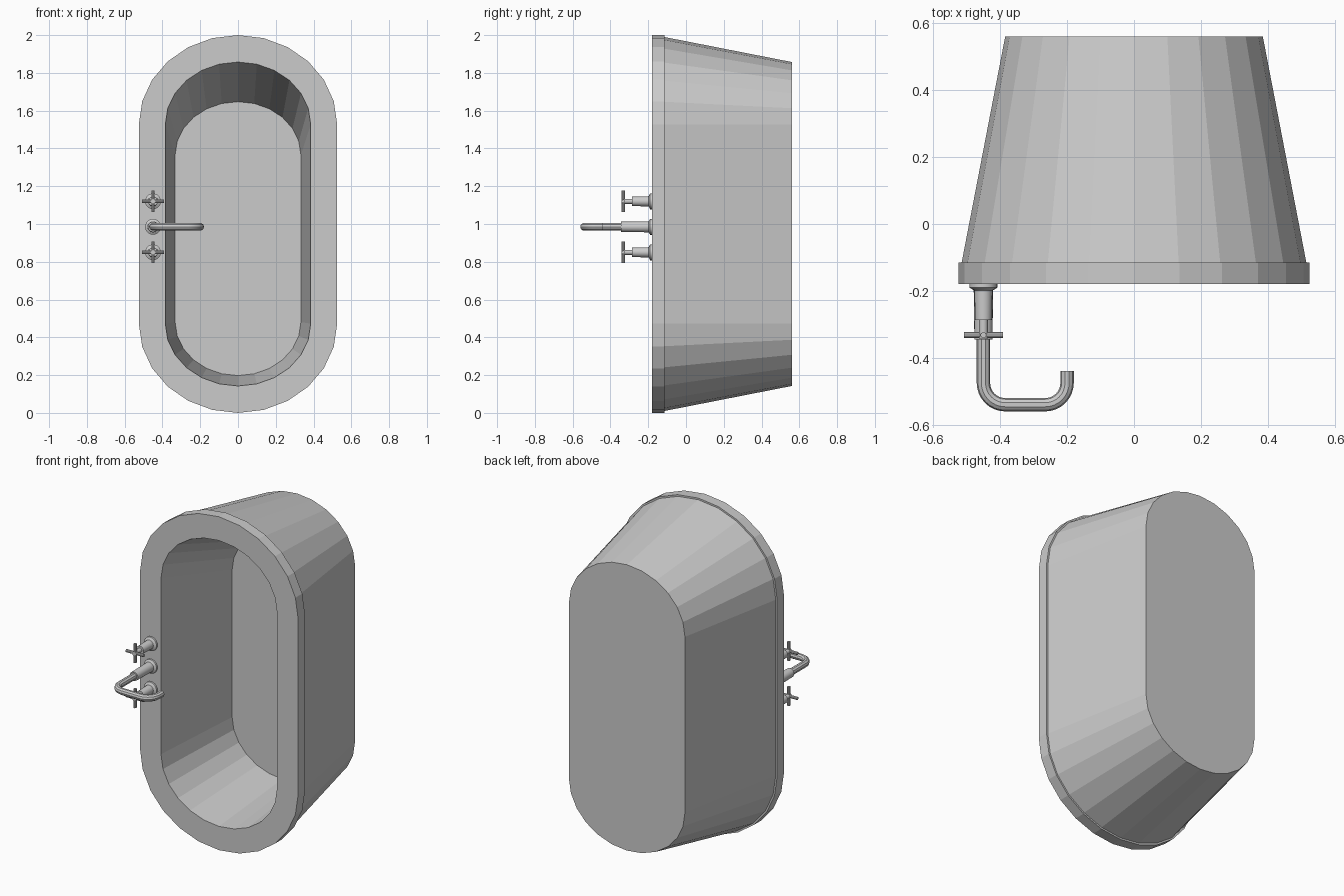
import bpy, bmesh
from math import sin, cos, pi, radians
from mathutils import Vector

cube = bpy.data.objects.get("Cube")
if cube:
    bpy.data.objects.remove(cube, do_unlink=True)

RIM_Y = -0.18      # front plane of the rim
FLOOR_Y = 0.42     # inner floor of the basin
TAP_X = -0.45      # line of taps along the rim


def finish(bm, name, smooth=False):
    """Turn a bmesh into a named object."""
    bmesh.ops.recalc_face_normals(bm, faces=bm.faces)
    mesh = bpy.data.meshes.new(name)
    bm.to_mesh(mesh)
    bm.free()
    obj = bpy.data.objects.new(name, mesh)
    bpy.context.collection.objects.link(obj)
    if smooth:
        shade(obj)
    return obj


def shade(obj):
    bpy.ops.object.select_all(action='DESELECT')
    obj.select_set(True)
    bpy.context.view_layer.objects.active = obj
    bpy.ops.object.shade_smooth_by_angle(angle=radians(35))


def stadium(y, rx, rz, straight, cz=1.0, steps=12):
    """Rounded outline: two half ellipses joined by straight sides."""
    pts = []
    for side in (1, -1):
        for i in range(steps + 1):
            a = pi * i / steps
            pts.append(Vector((side * rx * cos(a), y,
                               cz + side * (straight + rz * sin(a)))))
    return pts


def loft(name, rings, smooth=False):
    """Bridge matching rings and cap both ends."""
    bm = bmesh.new()
    loops = [[bm.verts.new(p) for p in ring] for ring in rings]
    n = len(loops[0])
    for a, b in zip(loops, loops[1:]):
        for i in range(n):
            j = (i + 1) % n
            bm.faces.new((a[i], a[j], b[j], b[i]))
    bm.faces.new(loops[0])
    bm.faces.new(loops[-1])
    return finish(bm, name, smooth)


def lathe(name, x, z, profile, sides=20):
    """Turned part along the y axis from (radius, y) pairs."""
    rings = [[Vector((x + r * cos(2 * pi * i / sides), y,
                      z + r * sin(2 * pi * i / sides)))
              for i in range(sides)] for r, y in profile]
    return loft(name, rings, True)


def tube(name, path, radius):
    """Round pipe along a list of points."""
    curve = bpy.data.curves.new(name, 'CURVE')
    curve.dimensions = '3D'
    curve.bevel_depth = radius
    curve.bevel_resolution = 3
    curve.use_fill_caps = True
    spline = curve.splines.new('POLY')
    spline.points.add(len(path) - 1)
    for point, co in zip(spline.points, path):
        point.co = (*co, 1)
    obj = bpy.data.objects.new(name, curve)
    bpy.context.collection.objects.link(obj)
    bpy.ops.object.select_all(action='DESELECT')
    obj.select_set(True)
    bpy.context.view_layer.objects.active = obj
    bpy.ops.object.convert(target='MESH')
    shade(bpy.context.view_layer.objects.active)


# Tub shell: tapered body, lip, flat rim, sloped basin and floor
loft("tub", [
    stadium(0.56, 0.385, 0.33, 0.5275),
    stadium(-0.115, 0.515, 0.4625, 0.5275),
    stadium(-0.115, 0.525, 0.4725, 0.5275),
    stadium(RIM_Y, 0.525, 0.4725, 0.5275),
    stadium(RIM_Y, 0.385, 0.33, 0.5275),
    stadium(FLOOR_Y, 0.333, 0.283, 0.442, 0.9225),
])

# Drain disc
lathe("drain", 0, 0.32, [(0.036, FLOOR_Y + 0.002), (0.036, FLOOR_Y - 0.003)])

# Two valves with cross handles
for label, z in (("upper", 1.12), ("lower", 0.85)):
    lathe(label + "_valve", TAP_X, z, [
        (0.042, RIM_Y), (0.042, -0.19), (0.027, -0.198), (0.025, -0.287),
        (0.013, -0.287), (0.013, -0.342)])
    for axis, d in (("cross", Vector((0.058, 0, 0))),
                    ("long", Vector((0, 0, 0.057)))):
        c = Vector((TAP_X, -0.332, z))
        tube(f"{label}_{axis}_handle_bar", [c - d, c + d], 0.009)

# Spout base and bent pipe
SPOUT_Z = 0.985
lathe("spout_base", TAP_X, SPOUT_Z, [
    (0.042, RIM_Y), (0.042, -0.19), (0.029, -0.198), (0.027, -0.345)])

BEND, LOW_Y, END_X = 0.065, -0.54, -0.20
path = [Vector((TAP_X, -0.33, SPOUT_Z))]
for cx, start in ((TAP_X + BEND, pi), (END_X - BEND, 1.5 * pi)):
    for i in range(9):
        a = start + i * pi / 16
        path.append(Vector((cx + BEND * cos(a),
                            LOW_Y + BEND + BEND * sin(a), SPOUT_Z)))
path.append(Vector((END_X, -0.44, SPOUT_Z)))
tube("spout_pipe", path, 0.02)
